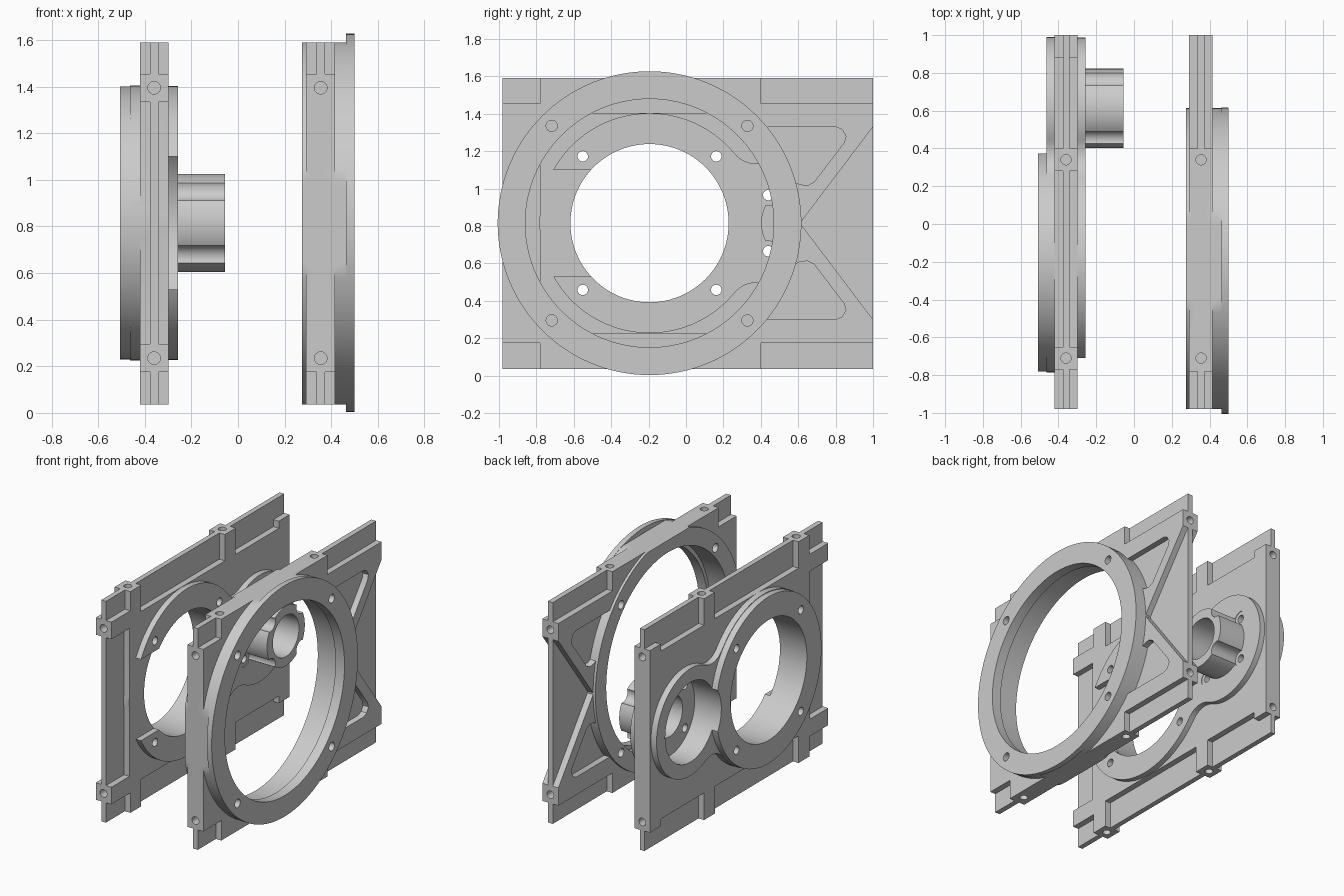
import bpy, bmesh
from math import sin, cos, pi, atan2, sqrt

if "Cube" in bpy.data.objects:
    bpy.data.objects.remove(bpy.data.objects["Cube"])

CZ = 0.815                 # shared height of the bores
MAIN, SMALL = -0.195, 0.612  # y centres of the big and small bores


def prism(name, pts, a, b, axis='x'):
    """Extrude a 2D outline from a to b along an axis."""
    place = {'x': lambda p, d: (d, p[0], p[1]),
             'y': lambda p, d: (p[0], d, p[1]),
             'z': lambda p, d: (p[0], p[1], d)}[axis]
    bm = bmesh.new()
    lo = [bm.verts.new(place(p, a)) for p in pts]
    hi = [bm.verts.new(place(p, b)) for p in pts]
    bm.faces.new(lo)
    bm.faces.new(hi)
    n = len(pts)
    for i in range(n):
        j = (i + 1) % n
        bm.faces.new((lo[i], lo[j], hi[j], hi[i]))
    bmesh.ops.recalc_face_normals(bm, faces=bm.faces)
    me = bpy.data.meshes.new(name)
    bm.to_mesh(me)
    bm.free()
    ob = bpy.data.objects.new(name, me)
    bpy.context.collection.objects.link(ob)
    return ob


def arc(c, r, t0, t1, n):
    return [(c[0] + r * cos(t0 + (t1 - t0) * i / n),
             c[1] + r * sin(t0 + (t1 - t0) * i / n)) for i in range(n + 1)]


def circle(y, z, r, n=96):
    return arc((y, z), r, 0, 2 * pi, n)[:-1]


def rect(y0, y1, z0, z1):
    return [(y0, z0), (y1, z0), (y1, z1), (y0, z1)]


def combine(ob, op, pts, a, b, axis='x'):
    """Add or cut a prism, then throw the helper away."""
    tool = prism("helper", pts, a, b, axis)
    tool.hide_render = True
    m = ob.modifiers.new("b", 'BOOLEAN')
    m.operation, m.solver, m.object = op, 'EXACT', tool
    bpy.context.view_layer.objects.active = ob
    bpy.ops.object.modifier_apply(modifier=m.name)
    bpy.data.objects.remove(tool)


def add(ob, *args):
    combine(ob, 'UNION', *args)


def cut(ob, *args):
    combine(ob, 'DIFFERENCE', *args)


def flip(pts):
    return [(y, 2 * CZ - z) for y, z in pts]


def edge_holes(ob, x):
    """Blind fixing holes in all four edges."""
    for z in (1.395, 0.235):
        for y0, y1 in ((-1.05, -0.90), (0.92, 1.05)):
            cut(ob, circle(x, z, 0.027, 24), y0, y1, 'y')
    for y in (0.34, -0.71):
        for z0, z1 in ((-0.05, 0.11), (1.515, 1.7)):
            cut(ob, circle(x, y, 0.027, 24), z0, z1, 'z')


def finish(ob):
    bpy.ops.object.select_all(action='DESELECT')
    ob.select_set(True)
    bpy.context.view_layer.objects.active = ob
    bpy.ops.object.shade_smooth_by_angle(angle=0.5)


def two_bore_outline(r1, r2, f):
    """Two circles joined by concave fillets."""
    d = SMALL - MAIN
    a = ((r1 + f) ** 2 - (r2 + f) ** 2 + d * d) / (2 * d)
    h = sqrt((r1 + f) ** 2 - a * a)
    t1, t2 = atan2(h, a), atan2(h, d - a)
    pts = arc((MAIN, CZ), r1, t1, 2 * pi - t1, 80)[:-1]
    pts += arc((MAIN + a, CZ - h), f, pi - t1, t2, 12)[:-1]
    pts += arc((SMALL, CZ), r2, t2 - pi, pi - t2, 64)[:-1]
    pts += arc((MAIN + a, CZ + h), f, -t2, t1 - pi, 12)[:-1]
    return pts


# ring plate: thick body with truss pockets, thin web, large ring
ring_plate = prism("ring_plate", rect(-0.98, 1.0, 0.175, 1.455), 0.292, 0.416)
add(ring_plate, rect(-0.78, 0.40, 0.035, 1.59), 0.292, 0.416)
pocket = [(0.40, 1.33), (0.80, 1.33), (0.835, 1.315), (0.855, 1.28), (0.845, 1.245),
          (0.685, 1.035), (0.65, 1.017), (0.61, 1.022), (0.50, 1.07)]
cut(ring_plate, pocket, 0.2, 0.5)
cut(ring_plate, flip(pocket), 0.2, 0.5)
cut(ring_plate, [(0.61, CZ), (1.02, 1.357), (1.02, 0.273)], 0.2, 0.5)
add(ring_plate, rect(-0.98, 1.0, 0.035, 1.59), 0.336, 0.374)
clipped = [(max(y, -0.98), min(max(z, 0.035), 1.59)) for y, z in circle(MAIN, CZ, 0.81, 128)]
add(ring_plate, clipped, 0.274, 0.465)
add(ring_plate, circle(MAIN, CZ, 0.812, 128), 0.463, 0.50)
cut(ring_plate, circle(MAIN, CZ, 0.664, 128), 0.2, 0.6)
cut(ring_plate, circle(MAIN, CZ, 0.69, 128), 0.2, 0.43)
for sy in (-1, 1):
    for sz in (-1, 1):
        cut(ring_plate, circle(MAIN + sy * 0.523, CZ + sz * 0.52, 0.03, 24), 0.2, 0.6)
edge_holes(ring_plate, 0.355)
finish(ring_plate)

# bearing plate: thin flange, thick body, edge bosses
bearing_plate = prism("bearing_plate", rect(-0.78, 1.0, 0.225, 1.405), -0.42, -0.298)
add(bearing_plate, rect(-0.98, 1.0, 0.035, 1.59), -0.377, -0.341)
for z in (1.395, 0.235):
    add(bearing_plate, rect(-0.98, -0.70, z - 0.06, z + 0.06), -0.42, -0.298)
    add(bearing_plate, rect(0.88, 1.0, z - 0.06, z + 0.06), -0.42, -0.298)
for y in (0.34, -0.71):
    add(bearing_plate, rect(y - 0.06, y + 0.06, 1.33, 1.59), -0.42, -0.298)
    add(bearing_plate, rect(y - 0.06, y + 0.06, 0.035, 0.30), -0.42, -0.298)

# raised bosses around both bores, with the inner one opened at the front
add(bearing_plate, two_bore_outline(0.588, 0.375, 0.15), -0.35, -0.258)
cut(bearing_plate, rect(-1.1, MAIN, 0.53, 1.10), -0.298, -0.2)
add(bearing_plate, two_bore_outline(0.59, 0.377, 0.15), -0.463, -0.37)
add(bearing_plate, circle(MAIN, CZ, 0.586), -0.507, -0.40)

# hollow hub with screw reliefs
add(bearing_plate, circle(SMALL, CZ, 0.21), -0.29, -0.056)
cut(bearing_plate, circle(SMALL, CZ, 0.28), -0.6, -0.30)
cut(bearing_plate, circle(SMALL, CZ, 0.145, 64), -0.4, 0.0)
cut(bearing_plate, circle(MAIN, CZ, 0.423), -0.6, -0.1)
for sy in (-1, 1):
    for sz in (-1, 1):
        y, z = SMALL + sy * 0.172, CZ + sz * 0.15
        cut(bearing_plate, circle(y, z, 0.055, 32), -0.262, 0.0)
        cut(bearing_plate, circle(y, z, 0.028, 24), -0.6, 0.0)
        cut(bearing_plate, circle(MAIN + sy * 0.357, CZ + sz * 0.357, 0.028, 24), -0.6, -0.1)
edge_holes(bearing_plate, -0.36)
finish(bearing_plate)
